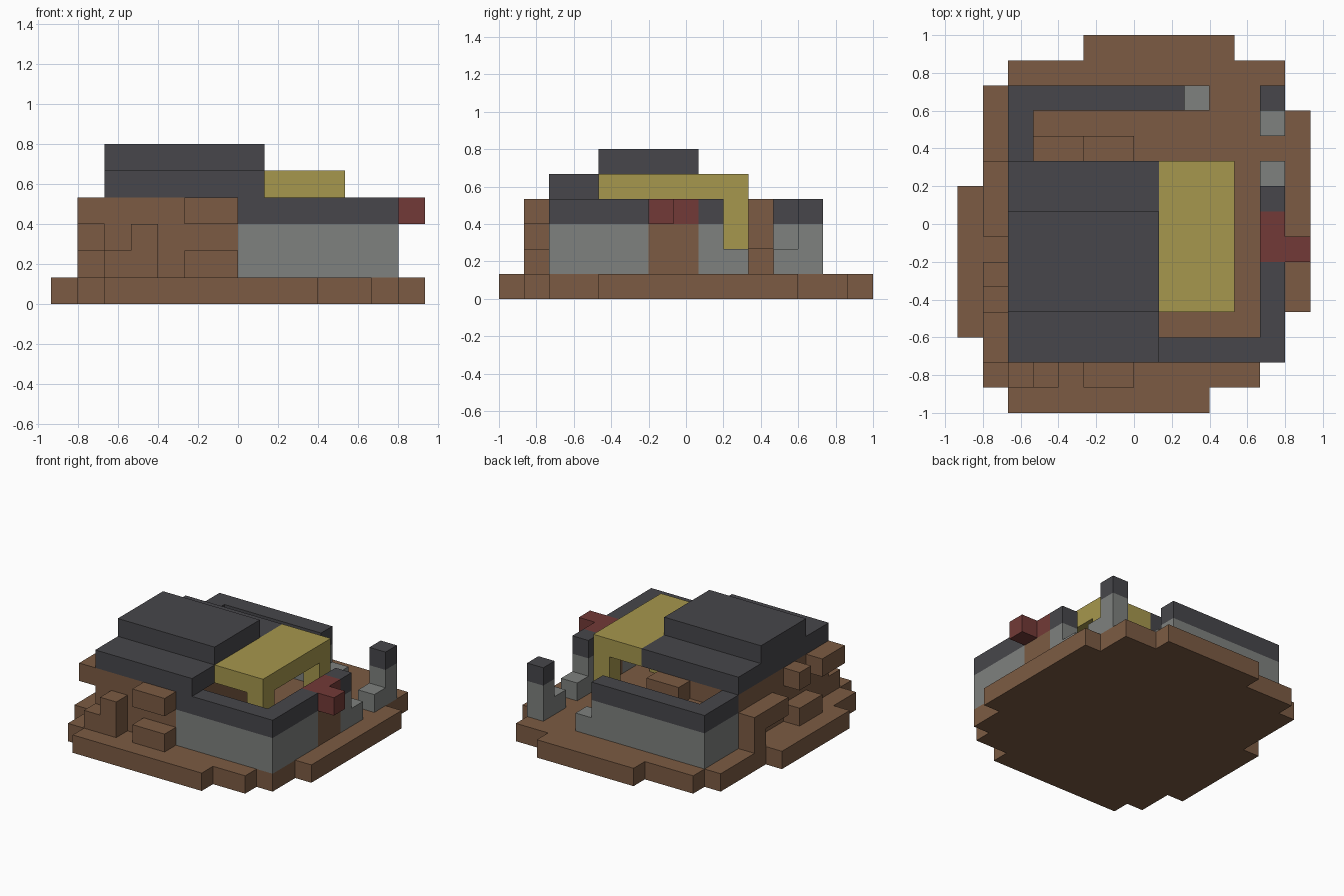
import bpy, bmesh

if "Cube" in bpy.data.objects:
    bpy.data.objects.remove(bpy.data.objects["Cube"])

U = 2 / 15  # size of one block


def material(name, rgb):
    m = bpy.data.materials.new(name)
    m.use_nodes = True
    m.diffuse_color = (*rgb, 1)
    m.node_tree.nodes["Principled BSDF"].inputs["Base Color"].default_value = (*rgb, 1)
    return m


WOOD = material("wood brown", (0.2, 0.105, 0.056))
STONE = material("stone grey", (0.21, 0.22, 0.21))
DARK = material("dark slate", (0.063, 0.062, 0.07))
STRAW = material("straw yellow", (0.38, 0.31, 0.075))
RED = material("dark red", (0.17, 0.042, 0.038))


def prism(name, outline, z0, z1, mat):
    """Extrude an outline given in block units."""
    bm = bmesh.new()
    face = bm.faces.new([bm.verts.new(((x - 7) * U, (y - 7.5) * U, z0 * U)) for x, y in outline])
    top = bmesh.ops.extrude_face_region(bm, geom=[face])["geom"]
    bmesh.ops.translate(bm, vec=(0, 0, (z1 - z0) * U),
                        verts=[v for v in top if isinstance(v, bmesh.types.BMVert)])
    bmesh.ops.recalc_face_normals(bm, faces=bm.faces)
    mesh = bpy.data.meshes.new(name)
    bm.to_mesh(mesh)
    bm.free()
    mesh.materials.append(mat)
    obj = bpy.data.objects.new(name, mesh)
    bpy.context.collection.objects.link(obj)


def box(name, x, y, z, mat):
    prism(name, [(x[0], y[0]), (x[1], y[0]), (x[1], y[1]), (x[0], y[1])], z[0], z[1], mat)


def wall(name, outline):
    """Stone wall with a slate cap."""
    prism(name, outline, 1, 3, STONE)
    prism(name + "_cap", outline, 3, 4, DARK)


# Ground slab with a stepped edge: (y start, y end, x start, x end)
rows = [(0, 1, 2, 10), (1, 2, 1, 12), (2, 3, 1, 13), (3, 4, 0, 13), (4, 9, 0, 14),
        (9, 12, 1, 14), (12, 13, 1, 13), (13, 14, 2, 13), (14, 15, 5, 11)]
right = [(b, y) for y0, y1, a, b in rows for y in (y0, y1)]
left = [(a, y) for y0, y1, a, b in reversed(rows) for y in (y1, y0)]
outline = list(dict.fromkeys(right + left))
prism("ground", outline, 0, 1, WOOD)

# Hut body and stepped roof
box("hut_body", (2, 7), (2, 10), (1, 4), WOOD)
box("roof_lower", (2, 8), (2, 10), (4, 5), DARK)
box("roof_upper", (2, 8), (4, 8), (5, 6), DARK)

# Awning on two posts
box("awning", (8, 11), (4, 10), (4, 5), STRAW)
for name, y in (("front", 4), ("back", 9)):
    box(name + "_post", (10, 11), (y, y + 1), (1, 4), STRAW)

# Yard walls
wall("front_wall", [(7, 2), (13, 2), (13, 6), (12, 6), (12, 3), (7, 3)])
wall("back_wall", [(2, 10), (3, 10), (3, 12), (9, 12), (9, 13), (2, 13)])
box("back_wall_stub", (9, 10), (12, 13), (1, 2), STONE)
for name, y, stub in (("gate", 8, 9), ("corner", 12, 11)):
    wall(name + "_pillar", [(12, y), (13, y), (13, y + 1), (12, y + 1)])
    box(name + "_stub", (12, 13), (stub, stub + 1), (1, 2), STONE)

# Gate with red top
box("gate_door", (12, 13), (6, 8), (1, 3), WOOD)
prism("gate_top", [(12, 6), (14, 6), (14, 7), (13, 7), (13, 8), (12, 8)], 3, 4, RED)

# Projecting timbers on the front, left and back of the hut
timbers = {
    "front_timber_high": ((5, 7), (1, 2), (3, 4)),
    "front_timber_low": ((5, 7), (1, 2), (1, 2)),
    "front_timber_tall": ((3, 4), (1, 2), (1, 3)),
    "front_timber_step": ((2, 3), (1, 2), (1, 2)),
    "side_timber_corner": ((1, 2), (2, 4), (3, 4)),
    "side_timber_high": ((1, 2), (5, 6), (3, 4)),
    "side_timber_low": ((1, 2), (4, 6), (1, 2)),
    "side_timber_beam": ((1, 2), (7, 10), (2, 3)),
    "side_timber_leg": ((1, 2), (9, 10), (1, 2)),
    "back_timber_high": ((5, 7), (10, 11), (2, 4)),
    "back_timber_low": ((3, 5), (10, 11), (1, 3)),
}
for name, (x, y, z) in timbers.items():
    box(name, x, y, z, WOOD)
